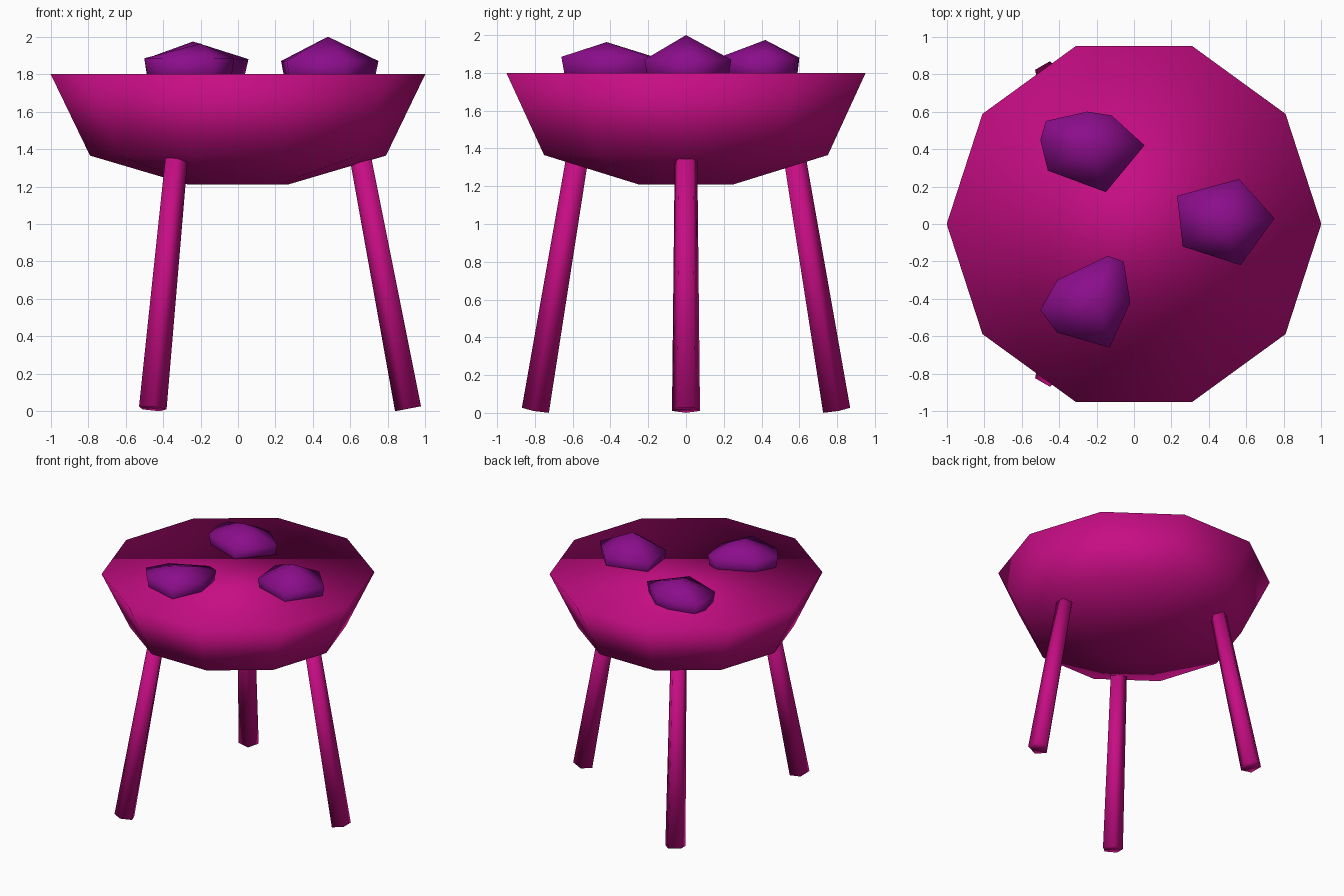
import bpy, bmesh
from math import sin, cos, pi, tau
from mathutils import Vector, Matrix

cube = bpy.data.objects.get("Cube")
if cube:
    bpy.data.objects.remove(cube, do_unlink=True)


def make_material(name, rgb):
    mat = bpy.data.materials.new(name)
    mat.use_nodes = True
    mat.diffuse_color = (*rgb, 1)
    mat.node_tree.nodes["Principled BSDF"].inputs["Base Color"].default_value = (*rgb, 1)
    return mat


PINK = make_material("magenta", (0.57, 0.004, 0.23))
PURPLE = make_material("purple", (0.26, 0.004, 0.26))


def ring(radius, z, sides, turn=0.0):
    return [Vector((radius * cos(turn + tau * i / sides),
                    radius * sin(turn + tau * i / sides), z)) for i in range(sides)]


def loft(name, rings, mat, apex=None, matrix=None):
    """Skin equal-length rings from bottom to top; close with an apex or a flat face."""
    bm = bmesh.new()
    loops = [[bm.verts.new(p) for p in r] for r in rings]
    n = len(loops[0])
    for low, high in zip(loops, loops[1:]):
        for i in range(n):
            j = (i + 1) % n
            bm.faces.new((low[i], low[j], high[j], high[i]))
    bm.faces.new(loops[0][::-1])
    if apex:
        tip = bm.verts.new(apex)
        for i in range(n):
            bm.faces.new((loops[-1][i], loops[-1][(i + 1) % n], tip))
    else:
        bm.faces.new(loops[-1])
    if matrix:
        bm.transform(matrix)
    bmesh.ops.recalc_face_normals(bm, faces=bm.faces)
    for f in bm.faces:
        f.smooth = True
    mesh = bpy.data.meshes.new(name)
    bm.to_mesh(mesh)
    bm.free()
    mesh.materials.append(mat)
    obj = bpy.data.objects.new(name, mesh)
    bpy.context.collection.objects.link(obj)
    return obj


# Ten-sided bowl with a filled, softly shaded top
profile = [(0.265, 1.21), (0.79, 1.365), (1.0, 1.8)]
loft("bowl", [ring(r, z, 10) for r, z in profile], PINK)

# Three splayed, tapering five-sided legs
foot, top = Vector((0.915, 0, 0.015)), Vector((0.645, 0, 1.43))
axis = top - foot
tilt = Matrix.Translation(foot) @ Vector((0, 0, 1)).rotation_difference(axis).to_matrix().to_4x4()
for k, name in enumerate(("left_leg", "back_leg", "front_leg")):
    loft(name, [ring(0.078, 0, 5, pi), ring(0.062, axis.length, 5, pi)], PINK,
         matrix=Matrix.Rotation(tau * k / 3, 4, "Z") @ tilt)

# Lumpy coals half sunk into the top: outline, peak
coals = {
    "left_coal": ([(0.23, 0.15), (0.56, 0.24), (0.75, 0.03), (0.57, -0.22),
                   (0.26, -0.12)][::-1], (0.48, 0.0, 2.0), 1.87),
    "back_coal": ([(-0.5, 0.45), (-0.47, 0.55), (-0.25, 0.6), (-0.12, 0.58), (0.056, 0.42),
                   (-0.15, 0.17), (-0.46, 0.285)][::-1], (-0.24, 0.42, 1.974), 1.88),
    "front_coal": ([(-0.5, -0.46), (-0.41, -0.3), (-0.14, -0.17), (-0.055, -0.2),
                    (-0.02, -0.42), (-0.13, -0.66), (-0.41, -0.58)][::-1],
                   (-0.2, -0.42, 1.963), 1.885),
}
for name, (outline, peak, belt) in coals.items():
    center = sum((Vector((x, y, 0)) for x, y in outline), Vector()) / len(outline)
    upper = [Vector((x, y, belt)) for x, y in outline]
    lower = []
    for p in upper:
        q = center.lerp(Vector((p.x, p.y, 0)), 0.9)
        lower.append(Vector((q.x, q.y, 1.74)))
    loft(name, [lower, upper], PURPLE, apex=peak)
